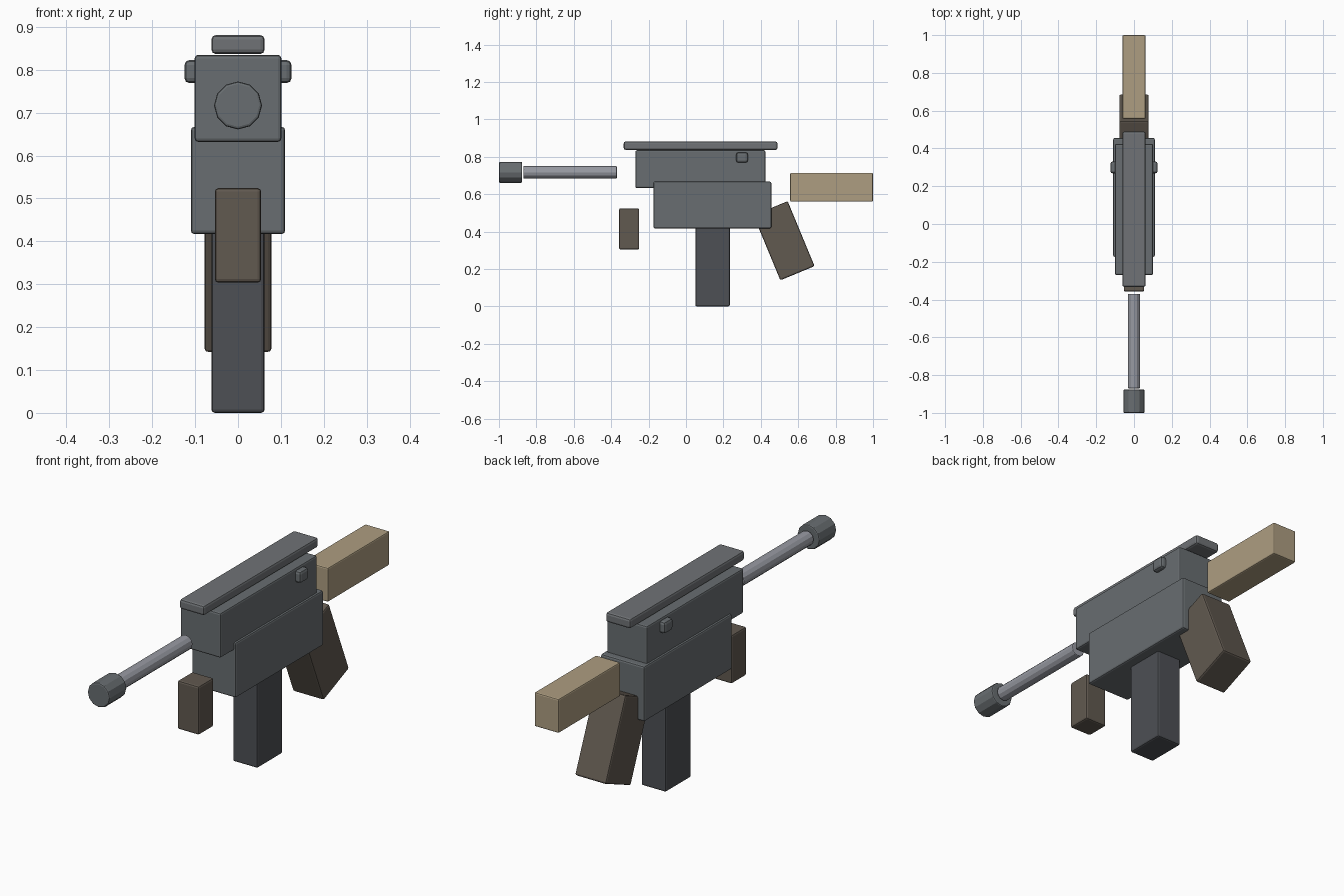
import bpy, math

if "Cube" in bpy.data.objects:
    bpy.data.objects.remove(bpy.data.objects["Cube"])


def material(name, color):
    m = bpy.data.materials.new(name)
    m.diffuse_color = (*color, 1)
    m.use_nodes = True
    m.node_tree.nodes["Principled BSDF"].inputs["Base Color"].default_value = m.diffuse_color
    return m


steel = material("steel", (0.14, 0.155, 0.165))
rail_grey = material("rail_grey", (0.16, 0.17, 0.18))
bright = material("bright_metal", (0.31, 0.32, 0.36))
dark = material("dark_metal", (0.075, 0.08, 0.09))
brown = material("brown_grip", (0.12, 0.10, 0.08))
tan = material("tan_stock", (0.42, 0.34, 0.22))


def finish(ob, name, mat, bevel):
    ob.name = name
    ob.data.materials.append(mat)
    bpy.ops.object.transform_apply(location=False, rotation=True, scale=True)
    mod = ob.modifiers.new("soft_edges", "BEVEL")
    mod.width, mod.segments = bevel, 2
    mod.limit_method, mod.angle_limit = "ANGLE", math.radians(40)
    return ob


def box(name, half_x, y, z, mat, bevel=0.008, tilt=0):
    bpy.ops.mesh.primitive_cube_add(size=1, location=(0, sum(y) / 2, sum(z) / 2),
                                    rotation=(math.radians(tilt), 0, 0))
    ob = bpy.context.object
    ob.scale = (half_x * 2, y[1] - y[0], z[1] - z[0])
    return finish(ob, name, mat, bevel)


def tube(name, radius, y, z, mat, bevel):
    bpy.ops.mesh.primitive_cylinder_add(vertices=12, radius=radius, depth=y[1] - y[0],
                                        location=(0, sum(y) / 2, z),
                                        rotation=(math.pi / 2, 0, 0))
    return finish(bpy.context.object, name, mat, bevel)


# Body
box("upper_body", 0.101, (-0.27, 0.424), (0.632, 0.835), steel)
box("lower_body", 0.11, (-0.174, 0.456), (0.417, 0.667), steel)
box("top_rail", 0.062, (-0.333, 0.489), (0.837, 0.881), rail_grey, 0.01)
box("cross_pin", 0.125, (0.268, 0.331), (0.769, 0.823), steel, 0.012)

# Barrel and its end piece
tube("barrel", 0.033, (-0.87, -0.37), 0.717, bright, 0.004)
tube("barrel_end", 0.056, (-1.0, -0.876), 0.717, steel, 0.006)

# Hanging parts
box("magazine", 0.062, (0.05, 0.234), (0.0, 0.43), dark)
box("front_grip", 0.054, (-0.358, -0.25), (0.304, 0.524), brown)
box("rear_grip", 0.078, (0.425, 0.623), (0.163, 0.539), brown, tilt=22.5)

# Stock
box("stock", 0.061, (0.557, 1.0), (0.56, 0.714), tan, 0.006)
